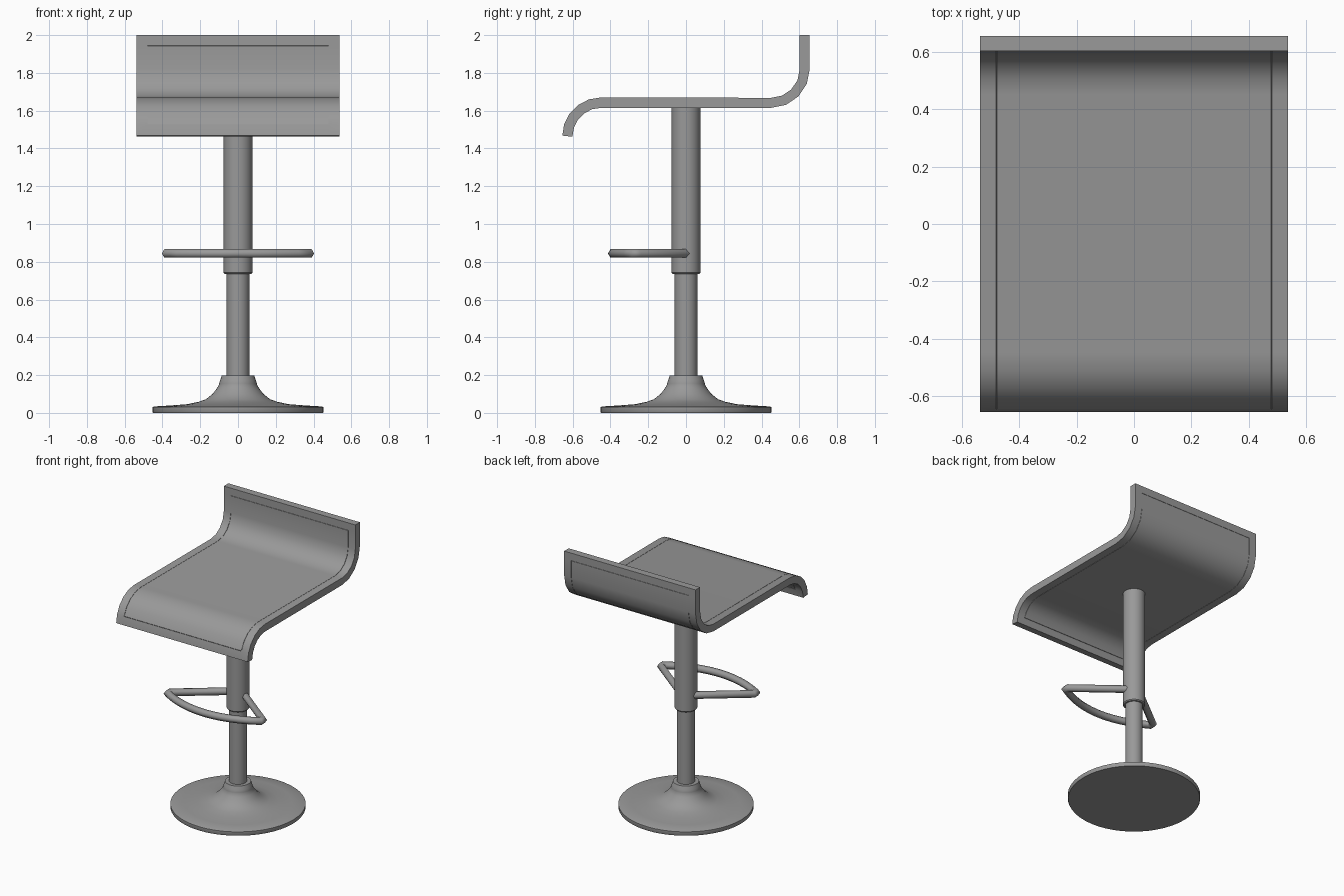
import bpy, bmesh, math
from mathutils import Vector

if "Cube" in bpy.data.objects:
    bpy.data.objects.remove(bpy.data.objects["Cube"])

grey = bpy.data.materials.new("dark_grey")
grey.diffuse_color = (.32, .32, .32, 1)
grey.use_nodes = True
grey.node_tree.nodes["Principled BSDF"].inputs["Base Color"].default_value = grey.diffuse_color


def finish(bm, name, angle=40):
    bmesh.ops.recalc_face_normals(bm, faces=bm.faces[:])
    me = bpy.data.meshes.new(name)
    bm.to_mesh(me)
    bm.free()
    me.materials.append(grey)
    ob = bpy.data.objects.new(name, me)
    bpy.context.collection.objects.link(ob)
    bpy.ops.object.select_all(action='DESELECT')
    ob.select_set(True)
    bpy.context.view_layer.objects.active = ob
    bpy.ops.object.shade_smooth_by_angle(angle=math.radians(angle))
    return ob


def lathe(name, profile, steps=48):
    bm = bmesh.new()
    vs = [bm.verts.new((r, 0, z)) for r, z in profile]
    es = [bm.edges.new(p) for p in zip(vs, vs[1:])]
    bmesh.ops.spin(bm, geom=vs + es, cent=(0, 0, 0), axis=(0, 0, 1),
                   angle=math.tau, steps=steps)
    bmesh.ops.remove_doubles(bm, verts=bm.verts[:], dist=1e-4)
    return finish(bm, name)


def flat_sweep(name, path, z, r, sides=6):
    """Mitred tube along a path lying in a horizontal plane."""
    bm = bmesh.new()
    pts = [Vector(p) for p in path]
    rings = []
    for i, p in enumerate(pts):
        a = (p - pts[max(i - 1, 0)]).normalized()
        b = (pts[min(i + 1, len(pts) - 1)] - p).normalized()
        t = (a + b).normalized()
        d = b if i == 0 else a
        n = Vector((-t.y, t.x)) / max(t.dot(d), 0.3)
        ring = []
        for k in range(sides):
            c = math.tau * k / sides
            q = p + n * r * math.cos(c)
            ring.append(bm.verts.new((q.x, q.y, z + r * math.sin(c))))
        rings.append(ring)
    for u, v in zip(rings, rings[1:]):
        for k in range(sides):
            j = (k + 1) % sides
            bm.faces.new((u[k], u[j], v[j], v[k]))
    bm.faces.new(rings[0])
    bm.faces.new(rings[-1])
    return finish(bm, name, 75)


# Pedestal: flared foot with collar, inner post, outer sleeve
lathe("base", [(0, 0), (.45, 0), (.453, .005), (.453, .03), (.445, .034),
               (.36, .039), (.27, .046), (.21, .058), (.17, .072), (.135, .1),
               (.113, .128), (.1, .15), (.1, .155), (.095, .172),
               (.086, .197), (0, .197)])
lathe("lower_post", [(0, .19), (.06, .19), (.06, .745), (0, .745)], 32)
lathe("upper_sleeve", [(0, .735), (.07, .735), (.076, .742),
                       (.076, 1.63), (0, 1.63)], 32)

# Footrest: two straight bars joined by a bowed front bar
N, W = 12, .377
arc = [(x, -.387 + .11 * (x / W) ** 2)
       for x in (-W + 2 * W * i / N for i in range(N + 1))]
flat_sweep("footrest", [(-.055, 0), (-W, -.25)] + arc
           + [(W, -.25), (.055, 0)], .844, .026)


# Seat: S-shaped shell made from two concentric bends, points in (y, z)
def bend(cy, cz, r, a0, a1, n=4):
    angles = [math.radians(a0 + (a1 - a0) * i / n) for i in range(n + 1)]
    return [(cy + r * math.cos(a), cz + r * math.sin(a)) for a in angles]


def seat_line(r_front, r_back, tip, y_back):
    front = bend(-.45, 1.465, r_front, 162, 90)
    back = bend(.45, 1.82, r_back, 270, 360)
    return [tip] + front + back + [(y_back, 1.945), (y_back, 2.0)]


upper = seat_line(.205, .152, (-.655, 1.468), .602)
lower = seat_line(.15, .205, (-.602, 1.462), .655)
xs = (-.537, -.48, .48, .537)
bm = bmesh.new()
loop = upper + lower[::-1]
n, m = len(loop), len(upper)
grid = [[bm.verts.new((x, y, z)) for y, z in loop] for x in xs]
panels = ([], [])
for c in range(3):
    for i in range(n):
        j = (i + 1) % n
        f = bm.faces.new((grid[c][i], grid[c][j], grid[c + 1][j], grid[c + 1][i]))
        if c == 1 and 1 <= i <= m - 3:
            panels[0].append(f)
        elif c == 1 and m + 1 <= i <= n - 3:
            panels[1].append(f)
for col in (grid[0], grid[-1]):
    for i in range(m - 1):
        bm.faces.new((col[i], col[i + 1], col[n - 2 - i], col[n - 1 - i]))
bmesh.ops.recalc_face_normals(bm, faces=bm.faces[:])
# Thin groove outlining the pad on both sides
for p in panels:
    for depth in (-.004, .004):
        bmesh.ops.inset_region(bm, faces=p, thickness=.001, depth=depth,
                               use_even_offset=True)
finish(bm, "seat")
